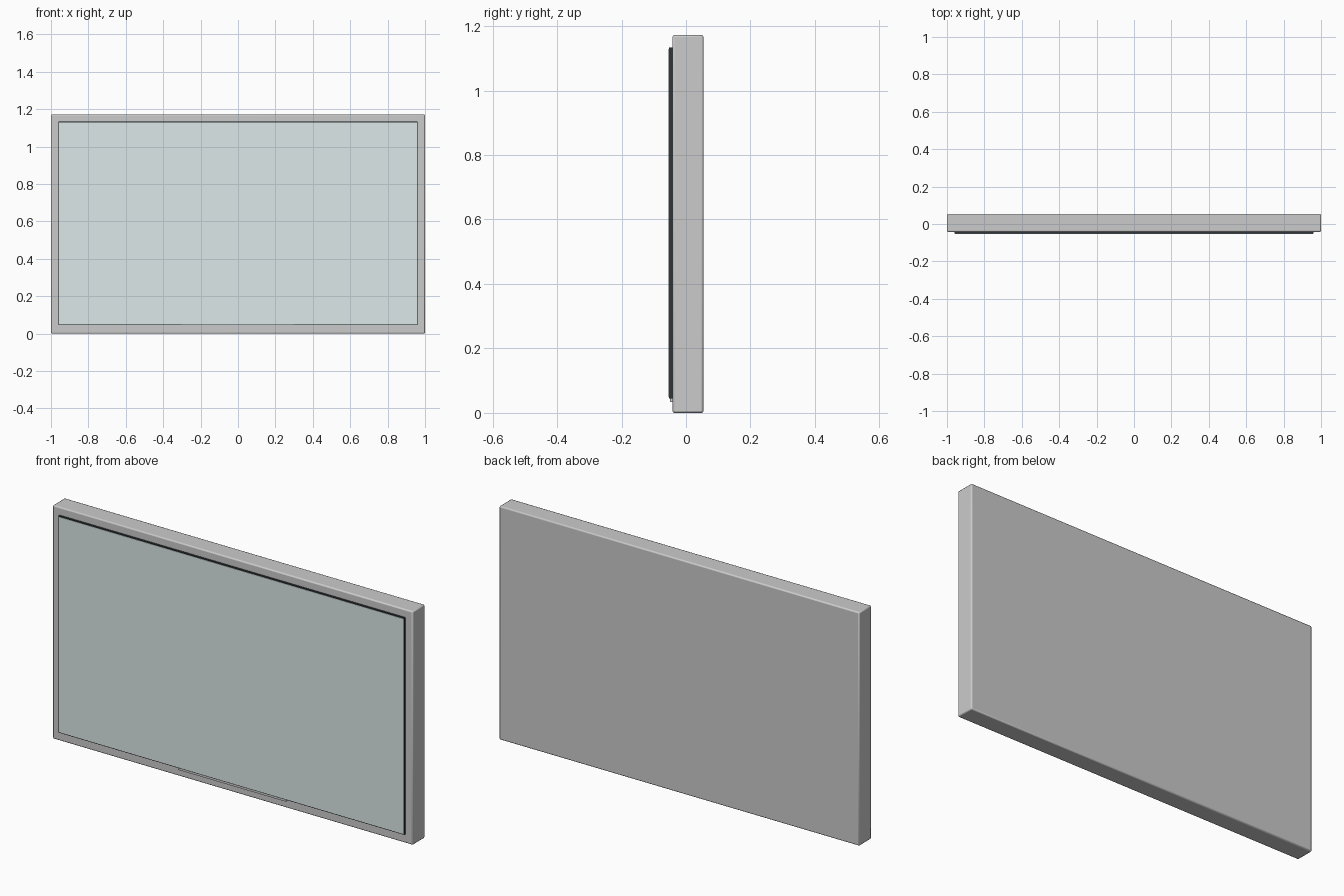
import bpy

if "Cube" in bpy.data.objects:
    bpy.data.objects.remove(bpy.data.objects["Cube"])


def material(name, color):
    mat = bpy.data.materials.new(name)
    mat.diffuse_color = (*color, 1)
    mat.use_nodes = True
    mat.node_tree.nodes["Principled BSDF"].inputs["Base Color"].default_value = mat.diffuse_color
    return mat


def box(name, x, y, z, bevel=0, mat=None):
    """Box from (min, max) ranges, with optional chamfered edges."""
    ranges = (x, y, z)
    bpy.ops.mesh.primitive_cube_add(size=1, location=[(a + b) / 2 for a, b in ranges])
    obj = bpy.context.object
    obj.name = name
    obj.scale = [b - a for a, b in ranges]
    bpy.ops.object.transform_apply(location=False, rotation=False, scale=True)
    if bevel:
        mod = obj.modifiers.new("edge_bevel", 'BEVEL')
        mod.width = bevel
        mod.segments = 2
        bpy.ops.object.shade_smooth_by_angle()
    if mat:
        obj.data.materials.append(mat)
    return obj


black = material("black_bezel", (0.03, 0.035, 0.04))
glass = material("pale_glass", (0.72, 0.81, 0.81))

# Outer casing with softened edges
box("casing", (-1, 1), (-0.042, 0.054), (0, 1.172), 0.006)

# Dark bezel slab and the glass on its front
box("bezel", (-0.96, 0.96), (-0.052, -0.040), (0.045, 1.133), 0, black)
box("screen_glass", (-0.956, 0.956), (-0.054, -0.050), (0.049, 1.129), 0, glass)

# Thin bar under the screen
box("lower_bar", (-0.3, 0.3), (-0.049, -0.040), (0.034, 0.046))
